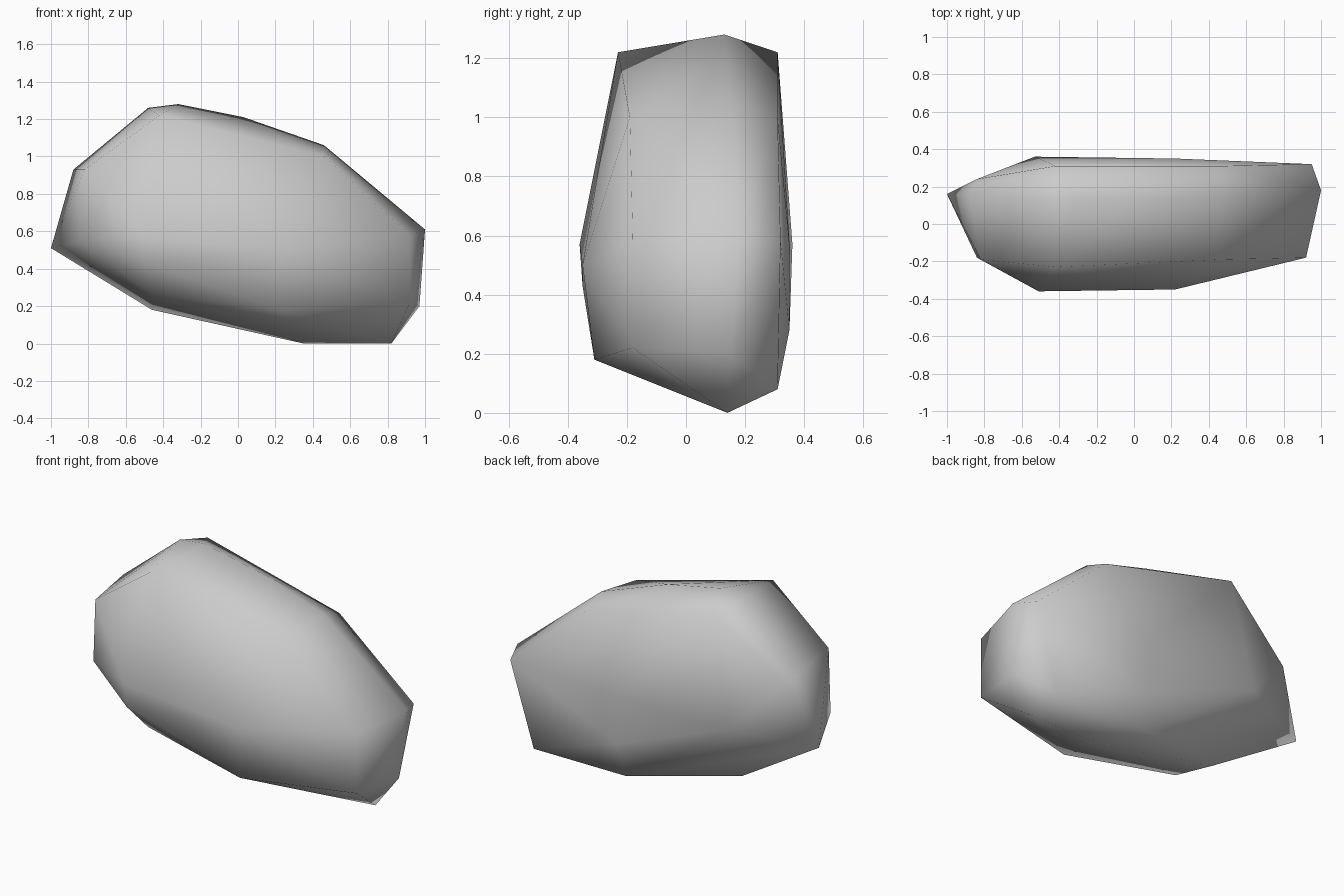
import bpy
import bmesh

# Start without the default cube
default_cube = bpy.data.objects.get("Cube")
if default_cube:
    bpy.data.objects.remove(default_cube, do_unlink=True)


def make_material(name, value):
    """Plain grey material for viewport and render."""
    material = bpy.data.materials.new(name)
    material.use_nodes = True
    colour = (value, value, value, 1)
    material.diffuse_color = colour
    shader = material.node_tree.nodes["Principled BSDF"]
    shader.inputs["Base Color"].default_value = colour
    shader.inputs["Roughness"].default_value = 0.8
    return material


# Corner points of the boulder, grouped by region
crown_ridge = [(-.48, .13, 1.26), (-.32, .13, 1.28), (.03, .13, 1.21),
               (.46, .15, 1.06), (1, .18, .61)]
front_shoulder = [(-.42, -.23, 1.22), (.46, -.19, 1), (.92, -.18, .58)]
back_shoulder = [(-.42, .31, 1.22), (.46, .31, 1), (.95, .32, .58)]
left_end = [(-1, .16, .51), (-.88, .16, .93), (-.84, -.18, .55),
            (-.82, -.19, .93), (-.84, .24, .88)]
front_bulge = [(-.51, -.36, .57), (-.5, -.35, .43), (.22, -.35, .5),
               (.23, -.31, .18)]
back_bulge = [(-.53, .36, .57), (.22, .35, .57), (.22, .35, .28)]
underside = [(-.46, .12, .18), (-.46, -.2, .26), (.35, .14, 0),
             (.82, .14, 0), (.18, .31, .08), (.8, .31, .08)]
right_end = [(.97, .15, .2), (.92, -.18, .22)]

regions = (crown_ridge, front_shoulder, back_shoulder, left_end,
           front_bulge, back_bulge, underside, right_end)


def build_boulder(name, point_groups, material):
    """Wrap the corner points in a closed faceted skin."""
    bm = bmesh.new()
    for group in point_groups:
        for point in group:
            bm.verts.new(point)
    hull = bmesh.ops.convex_hull(bm, input=bm.verts[:])
    unused = set(hull["geom_interior"]) | set(hull["geom_unused"])
    loose = [item for item in unused if isinstance(item, bmesh.types.BMVert)]
    bmesh.ops.delete(bm, geom=loose, context="VERTS")
    bmesh.ops.recalc_face_normals(bm, faces=bm.faces[:])
    # One continuous soft surface
    for face in bm.faces:
        face.smooth = True

    mesh = bpy.data.meshes.new(name)
    bm.to_mesh(mesh)
    bm.free()
    mesh.materials.append(material)
    boulder = bpy.data.objects.new(name, mesh)
    bpy.context.scene.collection.objects.link(boulder)
    return boulder


build_boulder("boulder", regions, make_material("stone grey", 0.6))
